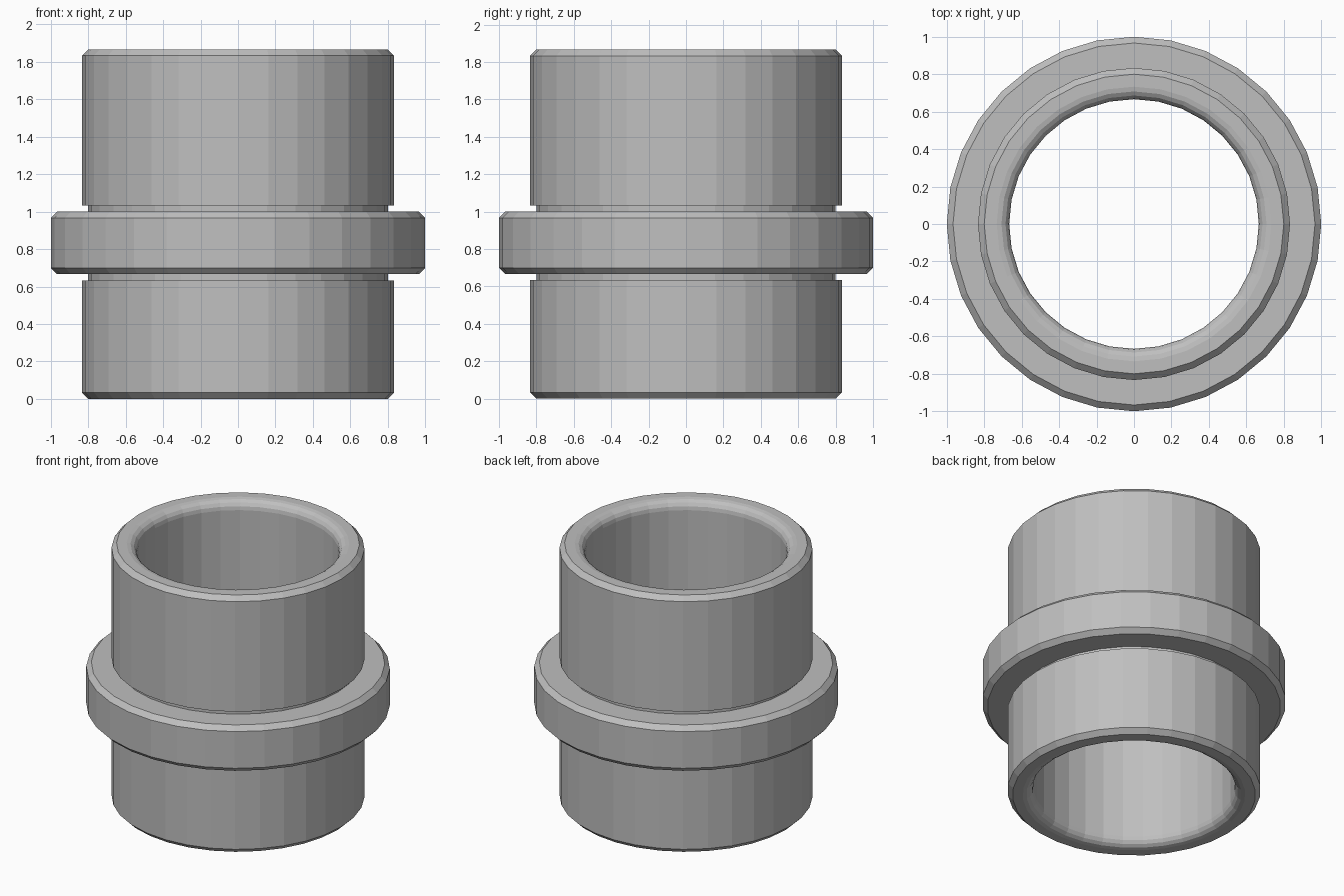
import bpy, bmesh
from math import sin, cos, pi

cube = bpy.data.objects.get("Cube")
if cube:
    bpy.data.objects.remove(cube, do_unlink=True)

SEGMENTS = 32
U = 1 / 30          # one design unit
HEIGHT = 56         # in design units
BORE, FILLET = 20, 2

# Single plain grey metal
metal = bpy.data.materials.new("grey metal")
metal.use_nodes = True
grey = (0.52, 0.52, 0.52, 1)
metal.diffuse_color = grey
metal.node_tree.nodes["Principled BSDF"].inputs["Base Color"].default_value = grey


def lathe(name, profile):
    """Revolve a closed (radius, height) profile around z with flat facets."""
    bm = bmesh.new()
    rings = []
    for i in range(SEGMENTS):
        a = 2 * pi * i / SEGMENTS
        rings.append([bm.verts.new((r * U * cos(a), r * U * sin(a), z * U))
                      for r, z in profile])
    n = len(profile)
    for i in range(SEGMENTS):
        a, b = rings[i], rings[(i + 1) % SEGMENTS]
        for j in range(n):
            k = (j + 1) % n
            bm.faces.new((a[j], b[j], b[k], a[k]))
    bmesh.ops.recalc_face_normals(bm, faces=bm.faces)
    mesh = bpy.data.meshes.new(name)
    bm.to_mesh(mesh)
    bm.free()
    mesh.materials.append(metal)
    obj = bpy.data.objects.new(name, mesh)
    bpy.context.collection.objects.link(obj)
    return obj


# Outside: chamfered barrel ends, relief grooves and chamfered collar
outside = [(24, 0), (25, 1), (25, 19), (24, 19), (24, 20),
           (29, 20), (30, 21), (30, 29), (29, 30),
           (24, 30), (24, 31), (25, 31), (25, HEIGHT - 1), (24, HEIGHT)]

# Inside: bore with rounded mouths at both ends
steps = 4
mouth = []
for i in range(steps + 1):
    t = pi / 2 * i / steps
    mouth.append((BORE + FILLET * (1 - sin(t)), FILLET * (1 - cos(t))))
top_mouth = [(r, HEIGHT - z) for r, z in mouth]
bottom_mouth = mouth[::-1]

lathe("flanged_bushing", outside + top_mouth + bottom_mouth)
